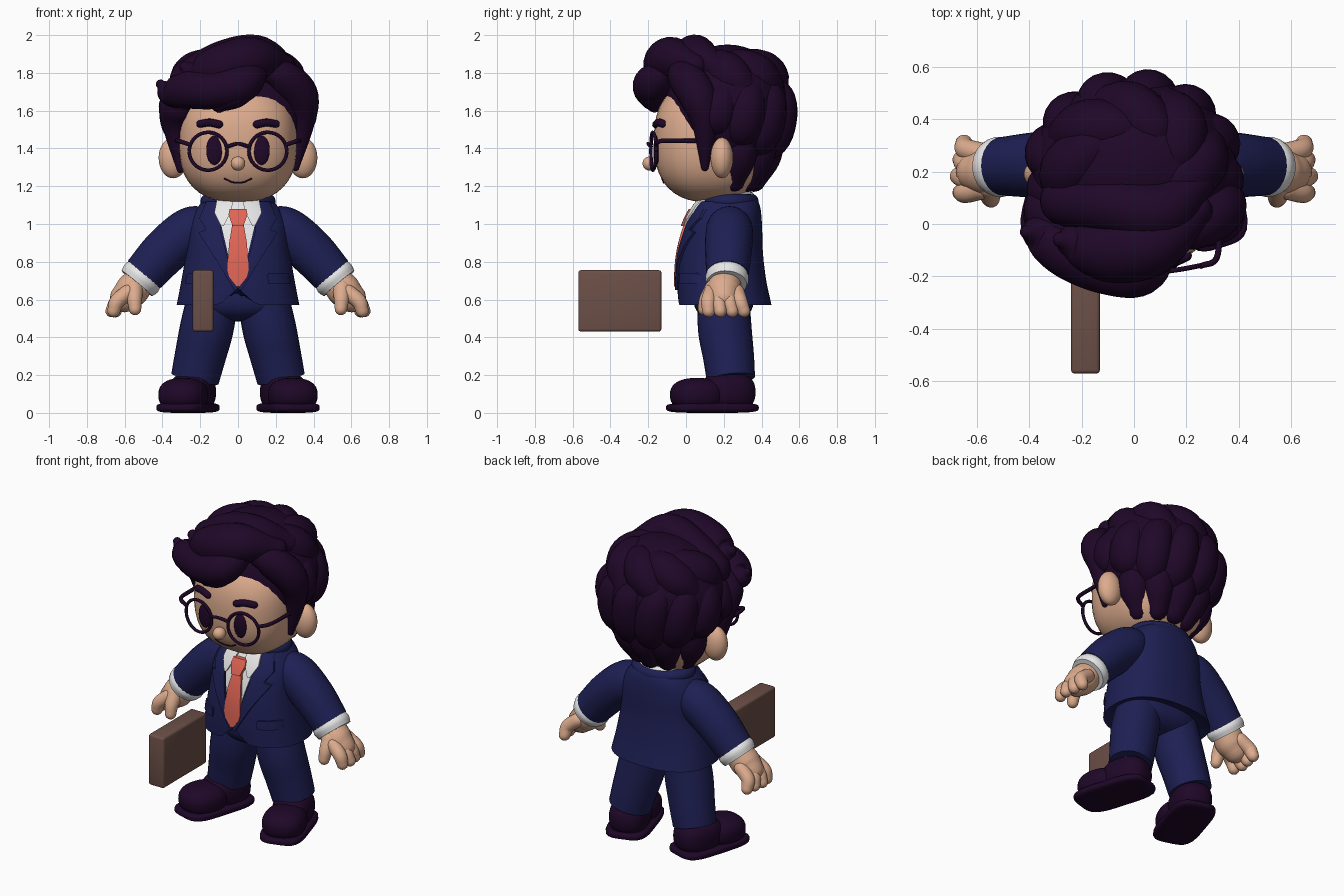
import bpy, bmesh, math
from mathutils import Vector, Matrix

old = bpy.data.objects.get("Cube")
if old:
    bpy.data.objects.remove(old, do_unlink=True)


def material(name, r, g, b):
    m = bpy.data.materials.new(name)
    m.use_nodes = True
    m.diffuse_color = (r, g, b, 1)
    bsdf = m.node_tree.nodes["Principled BSDF"]
    bsdf.inputs["Base Color"].default_value = (r, g, b, 1)
    bsdf.inputs["Roughness"].default_value = 0.7
    return m


DARK = material("dark plum", .0135, .0022, .021)
NAVY = material("navy cloth", .013, .014, .088)
SKIN = material("skin", .72, .41, .27)
RED = material("coral red", .75, .13, .09)
WHITE = material("shirt white", .82, .82, .82)
BROWN = material("leather brown", .15, .08, .063)


def finish(name, bm, mat, angle=50):
    bmesh.ops.recalc_face_normals(bm, faces=bm.faces)
    mesh = bpy.data.meshes.new(name)
    bm.to_mesh(mesh)
    bm.free()
    mesh.materials.append(mat)
    ob = bpy.data.objects.new(name, mesh)
    bpy.context.collection.objects.link(ob)
    bpy.ops.object.select_all(action='DESELECT')
    ob.select_set(True)
    bpy.context.view_layer.objects.active = ob
    bpy.ops.object.shade_smooth_by_angle(angle=math.radians(angle))
    return ob


def blob(name, centre, radii, mat, n=2.0, turn=0.0):
    """Rounded ellipsoid; a higher n makes it boxier."""
    bm = bmesh.new()
    bmesh.ops.create_uvsphere(bm, u_segments=40, v_segments=24, radius=1)
    for v in bm.verts:
        k = sum(abs(c) ** n for c in v.co) ** (-1 / n)
        v.co = Vector([c * k * r for c, r in zip(v.co, radii)])
    bm.transform(Matrix.Translation(centre) @ Matrix.Rotation(turn, 4, 'Z'))
    return finish(name, bm, mat)


def spline(pts, steps):
    """Catmull-Rom samples through tuples of any size."""
    p = [Vector(q) for q in pts]
    p = [p[0] * 2 - p[1]] + p + [p[-1] * 2 - p[-2]]
    out = []
    for a, b, c, d in zip(p, p[1:], p[2:], p[3:]):
        for i in range(steps):
            t = i / steps
            out.append(b + (c - a) * t / 2 + (a * 2 - b * 5 + c * 4 - d) * t * t / 2
                       + (b * 3 - a - c * 3 + d) * t ** 3 / 2)
    return out + [p[-2]]


def skin_rings(bm, rings):
    rings = [[bm.verts.new(c) for c in ring] for ring in rings]
    for a, b in zip(rings, rings[1:]):
        for i in range(len(a)):
            j = (i + 1) % len(a)
            bm.faces.new((a[i], a[j], b[j], b[i]))
    bm.faces.new(rings[0])
    bm.faces.new(rings[-1])


def tube(name, pts, mat, sides=16, steps=6, rounded=True):
    """Tapered tube through (x, y, z, radius) points."""
    s = spline(pts, steps)
    path = [(Vector(q[:3]), max(q[3], .002)) for q in s]
    if rounded:
        def cap(end, before):
            d = (end[0] - before[0]).normalized()
            return [(end[0] + d * end[1] * math.sin(a), end[1] * math.cos(a))
                    for a in (.4, .8, 1.2, 1.5)]
        path = cap(path[0], path[1])[::-1] + path + cap(path[-1], path[-2])
    rings, side, last = [], None, None
    for i, (p, r) in enumerate(path):
        t = (path[min(i + 1, len(path) - 1)][0] - path[max(i - 1, 0)][0]).normalized()
        side = t.orthogonal().normalized() if side is None else last.rotation_difference(t) @ side
        last, up = t, t.cross(side)
        rings.append([p + (side * math.cos(a) + up * math.sin(a)) * r
                      for a in (math.tau * k / sides for k in range(sides))])
    bm = bmesh.new()
    skin_rings(bm, rings)
    return finish(name, bm, mat)


# Head and face
HC, HR, HN = (0, .13, 1.44), (.315, .30, .325), 2.5


def face_y(x, z):
    k = 1 - abs(x / HR[0]) ** HN - abs((z - HC[2]) / HR[2]) ** HN
    return HC[1] - HR[1] * max(k, 0) ** (1 / HN)


def on_face(pts, r):
    return [(x, face_y(x, z), z, r) for x, z in pts]


blob("head", HC, HR, SKIN, HN)
blob("nose", (0, -.19, 1.32), (.038, .04, .038), SKIN)
tube("neck", [(0, .2, 1.2, .12), (0, .2, 1.05, .12)], SKIN)
tube("smile", on_face([(-.07, 1.24), (-.035, 1.223), (0, 1.218), (.035, 1.223), (.07, 1.24)], .0045), DARK, 8)
tube("glasses_bridge", [(-.055, -.185, 1.41, .01), (0, -.2, 1.425, .01), (.055, -.185, 1.41, .01)], DARK, 8)
for s, side in ((1, "left"), (-1, "right")):
    blob(side + "_ear", (s * .343, .19, 1.35), (.077, .06, .108), SKIN)
    blob(side + "_eye", (s * .125, face_y(.125, 1.39), 1.39), (.043, .016, .077), DARK)
    brow = [(s * .1, 1.527), (s * .15, 1.537), (s * .2, 1.53)]
    tube(side + "_eyebrow", on_face(brow, .021), DARK, 10)
    rim = []
    for k in range(33):
        a = math.tau * k / 32
        x = .158 + .1 * math.cos(a)
        rim.append((s * x, .45 * x * x - .187, 1.385 + .1 * math.sin(a), .0095))
    tube(side + "_glasses_rim", rim, DARK, 8, 2, False)
    tube(side + "_glasses_arm", [(s * .255, -.16, 1.42, .011), (s * .315, -.13, 1.44, .012),
                                 (s * .325, 0, 1.44, .012), (s * .32, .15, 1.44, .012)], DARK, 8)

# Hair: base cap, swept fringe, sideburns, then rows of locks round the back
CAP, CAP_R = Vector((0, .22, 1.6)), Vector((.39, .335, .35))
blob("hair_cap", CAP, CAP_R, DARK)
FRINGE = {
    "low": [(.12, -.08, 1.83, .05), (.03, -.17, 1.75, .1), (-.1, -.17, 1.71, .1),
            (-.25, -.11, 1.71, .1), (-.36, -.04, 1.7, .075), (-.41, -.03, 1.74, .025)],
    "drop": [(.05, -.15, 1.76, .08), (-.02, -.18, 1.69, .08), (-.1, -.165, 1.635, .045)],
    "middle": [(.24, .05, 1.84, .06), (.08, -.07, 1.87, .12), (-.08, -.1, 1.83, .125),
               (-.22, -.07, 1.8, .085), (-.28, -.06, 1.83, .03)],
    "top": [(.24, .16, 1.83, .07), (.1, .05, 1.885, .115), (-.08, .07, 1.86, .11), (-.26, .09, 1.77, .1)],
    "left_temple": [(.13, -.06, 1.81, .04), (.23, -.01, 1.78, .09), (.325, .06, 1.68, .1),
                    (.335, .1, 1.53, .07), (.305, .1, 1.3, .02)],
    "right_temple": [(-.28, -.02, 1.7, .07), (-.32, .05, 1.62, .1), (-.33, .09, 1.5, .065),
                     (-.305, .1, 1.29, .02)],
}
for name, pts in FRINGE.items():
    tube(name + "_hair_lock", pts, DARK, 20)


def scalp(az, el, r):
    az, el = math.radians(az), math.radians(el)
    d = Vector((math.cos(az) * math.cos(el), math.sin(az) * math.cos(el), math.sin(el)))
    return (*(CAP + d * CAP_R * .8), r)


for i in range(8):
    az = -14 + i * 30
    low = -18 - 40 * max(0, math.sin(math.radians(az))) ** .7
    tube("lower_hair_lock", [scalp(az + 18, 32, .06), scalp(az + 6, 8, .105),
                             scalp(az, low / 2, .11), scalp(az - 8, low, .065)], DARK, 20)
for i in range(5):
    az = 5 + i * 45
    tube("upper_hair_lock", [scalp(az - 60, 66, .05), scalp(az - 28, 56, .1),
                             scalp(az, 38, .115), scalp(az + 22, 14, .07)], DARK, 20)
for i in range(5):
    a = math.radians(32 + i * 29)
    c, d = math.cos(a), math.sin(a)
    tube("nape_hair_lock", [(.27 * c, .13 + .3 * d, 1.48, .09), (.27 * c, .13 + .28 * d, 1.36, .095),
                            (.21 * c, .13 + .23 * d, 1.235, .065)], DARK, 20)

# Jacket body, lofted from (z, centre y, half width, half depth)
TORSO = spline([(.57, .205, .325, .248), (.7, .19, .3, .235), (.85, .187, .275, .22),
                (1.0, .205, .26, .197), (1.1, .225, .205, .165), (1.16, .235, .12, .12)], 6)
TN = 2.4


def torso_y(x, z):
    for a, b in zip(TORSO, TORSO[1:]):
        if z <= b[0]:
            break
    q = a.lerp(b, min(1, (z - a[0]) / (b[0] - a[0])))
    return q[1] - q[3] * max(0, 1 - abs(x / q[2]) ** TN) ** (1 / TN)


def power(c):
    return math.copysign(abs(c) ** (2 / TN), c)


rings = []
for z, cy, rx, ry in [Vector((.62, .2, .2, .12))] + TORSO:
    ring = []
    for k in range(64):
        a = math.tau * k / 64
        x, y = rx * power(math.cos(a)), cy + ry * power(math.sin(a))
        gap = max(0, .1 - abs(x)) if y < 0 and z < .66 else 0   # open front hem
        ring.append((x, y, max(z, .57 + gap * .9) if gap else z))
    rings.append(ring)
bm = bmesh.new()
skin_rings(bm, rings)
finish("jacket", bm, NAVY)


def plate(name, rows, mat, lift, mirror=1):
    """Cloth piece lying on the chest, from (z, x start, x end) rows."""
    bm = bmesh.new()
    fine = [a.lerp(b, i / 4) for a, b in zip(map(Vector, rows), map(Vector, rows[1:])) for i in range(5)]
    grid = []
    for z, a, b in fine:
        xs = [mirror * (a + (b - a) * k / 6) for k in range(7)]
        grid.append([bm.verts.new((x, torso_y(x, z) - lift, z)) for x in xs])
    for r, q in zip(grid, grid[1:]):
        for k in range(6):
            bm.faces.new((r[k], r[k + 1], q[k + 1], q[k]))
    bmesh.ops.remove_doubles(bm, verts=bm.verts, dist=.0005)
    ret = bmesh.ops.extrude_face_region(bm, geom=bm.faces[:])
    for v in ret["geom"]:
        if isinstance(v, bmesh.types.BMVert):
            v.co.y += lift + .01
    return finish(name, bm, mat, 40)


plate("shirt", [(1.13, -.1, .1), (1.0, -.09, .09), (.85, -.055, .055), (.68, -.01, .01)], WHITE, .005)
plate("tie", [(1.0, -.03, .03), (.9, -.047, .047), (.76, -.057, .057), (.72, -.047, .047),
              (.67, -.008, .008)], RED, .019)
plate("tie_knot", [(1.08, -.045, .045), (1.05, -.05, .05), (.99, -.029, .029)], RED, .032)
for s, side in ((1, "left"), (-1, "right")):
    plate(side + "_shirt_collar", [(1.14, .02, .11), (1.06, .04, .125), (.99, .075, .09)], WHITE, .024, s)
    plate(side + "_lapel", [(1.12, .11, .17), (1.03, .1, .205), (.97, .09, .17), (.955, .09, .21),
                            (.8, .05, .11), (.65, .0, .02)], NAVY, .014, s)
    plate(side + "_pocket_flap", [(.74, .16, .265), (.725, .155, .275), (.685, .16, .28)], NAVY, .014, s)


def collar_arc(rx, ry, z, r, start, end):
    angles = [math.radians(start + (end - start) * k / 12) for k in range(13)]
    return [(rx * math.cos(a), .225 + ry * math.sin(a), z, r) for a in angles]


tube("shirt_neckband", collar_arc(.125, .11, 1.145, .028, -70, 250), WHITE, 12, 3)
tube("jacket_collar", collar_arc(.16, .12, 1.12, .04, -45, 225), NAVY, 12, 3)

# Arms, hands, legs and shoes
blob("trouser_seat", (0, .2, .61), (.25, .16, .125), NAVY, 2.5)
for s, side in ((1, "left"), (-1, "right")):
    def limb(part, pts, mat, **kw):
        tube(side + "_" + part, [(s * x, y, z, r) for x, y, z, r in pts], mat, 24, **kw)

    limb("sleeve", [(.16, .23, .99, .1), (.25, .23, .965, .125), (.38, .225, .86, .124),
                    (.5, .22, .73, .112)], NAVY, rounded=False)
    limb("shirt_cuff", [(.48, .22, .75, .1), (.51, .218, .715, .115), (.535, .216, .685, .106)],
         WHITE, rounded=False)
    limb("palm", [(.51, .215, .71, .08), (.56, .2, .65, .09), (.6, .2, .61, .078)], SKIN)
    for k in range(4):
        y = .12 + k * .055
        limb("finger", [(.58, .2 + (y - .2) * .8, .64, .042), (.64, y, .59, .04),
                        (.668 - abs(k - 1) * .01, y + k * .007, .54, .034)], SKIN)
    limb("thumb", [(.55, .15, .66, .05), (.548, .11, .6, .04), (.545, .095, .55, .033)], SKIN)
    limb("trouser_leg", [(.13, .2, .62, .135), (.165, .205, .45, .142), (.2, .225, .3, .135),
                         (.228, .238, .18, .128)], NAVY, rounded=False)
    limb("ankle", [(.228, .24, .22, .08), (.23, .24, .12, .08)], SKIN)
    turn = s * math.radians(17)
    spin = Matrix.Rotation(turn, 3, 'Z')
    for part, y, z, r, n in (("sole", 0, .027, (.133, .24, .027), 4),
                             ("shoe_toe", -.085, .095, (.127, .142, .09), 2.4),
                             ("shoe_heel", .085, .11, (.115, .145, .105), 2.6)):
        blob(side + "_" + part, Vector((s * .265, .14, z)) + spin @ Vector((0, y, 0)), r, DARK, n, turn)

# Briefcase
bm = bmesh.new()
bmesh.ops.create_cube(bm, size=1)
bm.transform(Matrix.Translation((-.185, -.35, .593)) @ Matrix.Diagonal((.11, .44, .325, 1)))
bmesh.ops.bevel(bm, geom=bm.edges[:], offset=.014, segments=3, profile=.5, affect='EDGES')
finish("briefcase", bm, BROWN, 35)
